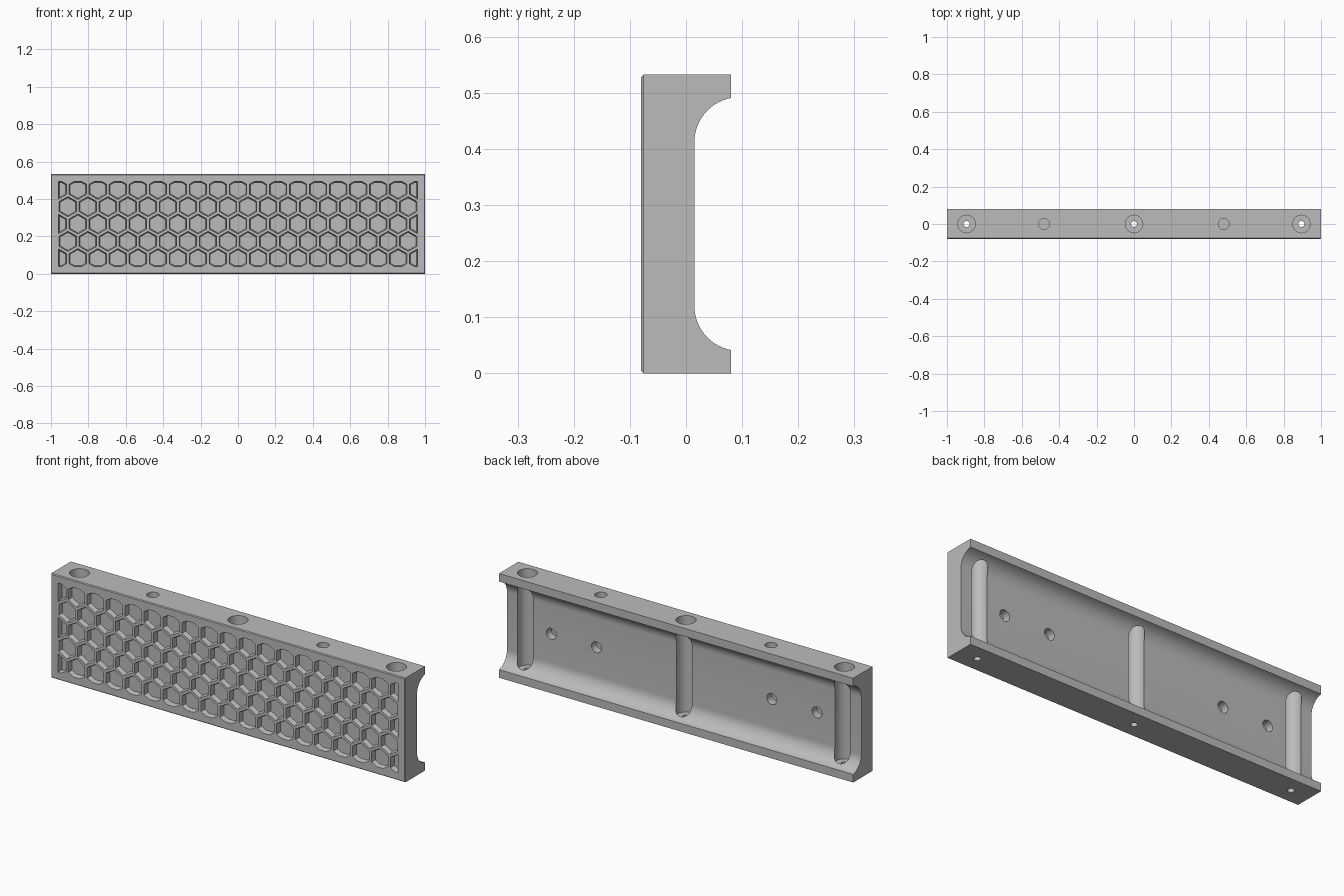
import bpy, bmesh, math
from mathutils import Matrix, Vector

if "Cube" in bpy.data.objects:
    bpy.data.objects.remove(bpy.data.objects["Cube"])

H, D = 0.532, 0.08            # height, half depth
MID = H / 2
WEB = 0.015                   # back surface of the web
PITCH = 0.107                 # honeycomb spacing
POCKET = 0.025                # honeycomb depth

grey = bpy.data.materials.new("mid_grey")
grey.diffuse_color = (0.5, 0.5, 0.5, 1)
grey.use_nodes = True
grey.node_tree.nodes["Principled BSDF"].inputs["Base Color"].default_value = grey.diffuse_color


def make_object(name, bm):
    bmesh.ops.recalc_face_normals(bm, faces=bm.faces[:])
    mesh = bpy.data.meshes.new(name)
    bm.to_mesh(mesh)
    bm.free()
    obj = bpy.data.objects.new(name, mesh)
    bpy.context.collection.objects.link(obj)
    mesh.materials.append(grey)
    return obj


def loft(bm, a, b):
    """Closed solid between two matching rings."""
    va, vb = [bm.verts.new(p) for p in a], [bm.verts.new(p) for p in b]
    bm.faces.new(va)
    bm.faces.new(vb[::-1])
    n = len(va)
    for i in range(n):
        j = (i + 1) % n
        bm.faces.new((va[i], vb[i], vb[j], va[j]))


def cylinder(bm, start, end, radius):
    start, end = Vector(start), Vector(end)
    axis = end - start
    rot = axis.to_track_quat('Z', 'Y').to_matrix().to_4x4()
    bmesh.ops.create_cone(bm, cap_ends=True, segments=40, radius1=radius, radius2=radius,
                          depth=axis.length,
                          matrix=Matrix.Translation((start + end) / 2) @ rot)


def clip(poly, axis, limit, sign):
    """Keep the part of a convex polygon with sign * p[axis] <= sign * limit."""
    out = []
    for i, p in enumerate(poly):
        q = poly[(i + 1) % len(poly)]
        dp, dq = sign * (limit - p[axis]), sign * (limit - q[axis])
        if dp >= 0:
            out.append(p)
        if dp * dq < 0:
            t = dp / (dp - dq)
            out.append((p[0] + t * (q[0] - p[0]), p[1] + t * (q[1] - p[1])))
    return out


def cell(cx, cz, inset, y):
    """Pointed-top hexagon trimmed to the framed panel."""
    r = (PITCH / 2 - inset) / math.cos(math.pi / 6)
    poly = [(cx + r * math.sin(k * math.pi / 3), cz + r * math.cos(k * math.pi / 3))
            for k in range(6)]
    margin = inset - 0.007
    for axis, limit, sign in ((0, 0.9605 - margin, 1), (0, -0.9605 + margin, -1),
                              (1, MID + 0.228 - margin, 1), (1, MID - 0.228 + margin, -1)):
        poly = clip(poly, axis, limit, sign)
    return [(x, y, z) for x, z in poly]


# Channel-shaped body: back recess with a concave fillet at top and bottom
R, cy = 0.08, WEB + 0.08
a_end = math.acos((cy - D) / R)
arc = [(cy - R * math.cos(a_end * i / 14), 0.12 - R * math.sin(a_end * i / 14))
       for i in range(15)]
profile = [(-D, 0), (D, 0)] + arc[::-1] + [(y, H - z) for y, z in arc] + [(D, H), (-D, H)]
bm = bmesh.new()
loft(bm, [(-1, y, z) for y, z in profile], [(1, y, z) for y, z in profile])
front = [e for e in bm.edges if all(v.co.y < -D + 1e-5 for v in e.verts)]
bmesh.ops.bevel(bm, geom=front, offset=0.004, segments=1, affect='EDGES')
body = make_object("honeycomb_panel_body", bm)

# Honeycomb pockets with tapered walls
hexes = bmesh.new()
for row in range(5):
    cz = MID + (row - 2) * PITCH * math.sqrt(3) / 2
    count = 19 if row % 2 == 0 else 18
    for k in range(count):
        cx = (k - (count - 1) / 2) * PITCH
        loft(hexes, cell(cx, cz, 0.005, -D - 0.01), cell(cx, cz, 0.012, -D + POCKET))

# Tall screw bores, their narrow outlets, short top sockets and rear sockets
bores, outlets, sockets, rear = (bmesh.new() for _ in range(4))
for x in (-0.895, 0, 0.895):
    cylinder(bores, (x, 0, 0.04), (x, 0, H + 0.05), 0.047)
    cylinder(outlets, (x, 0, -0.05), (x, 0, 0.08), 0.016)
for x in (-0.48, 0.48):
    cylinder(sockets, (x, 0, H - 0.06), (x, 0, H + 0.05), 0.029)
for x in (-0.75, -0.495, 0.495, 0.75):
    cylinder(rear, (x, WEB - 0.04, MID), (x, D + 0.02, MID), 0.028)

cutters = [make_object(n, b) for n, b in (
    ("pocket_cutter", hexes), ("bore_cutter", bores), ("outlet_cutter", outlets),
    ("socket_cutter", sockets), ("rear_hole_cutter", rear))]
for c in cutters:
    c.hide_render = True
    mod = body.modifiers.new(c.name, 'BOOLEAN')
    mod.operation, mod.solver, mod.object = 'DIFFERENCE', 'EXACT', c

# Bake the cuts and remove the helpers
deps = bpy.context.evaluated_depsgraph_get()
baked = bpy.data.meshes.new_from_object(body.evaluated_get(deps))
body.modifiers.clear()
body.data = baked
for c in cutters:
    bpy.data.objects.remove(c)

bpy.context.view_layer.objects.active = body
body.select_set(True)
bpy.ops.object.shade_smooth_by_angle(angle=math.radians(25))
